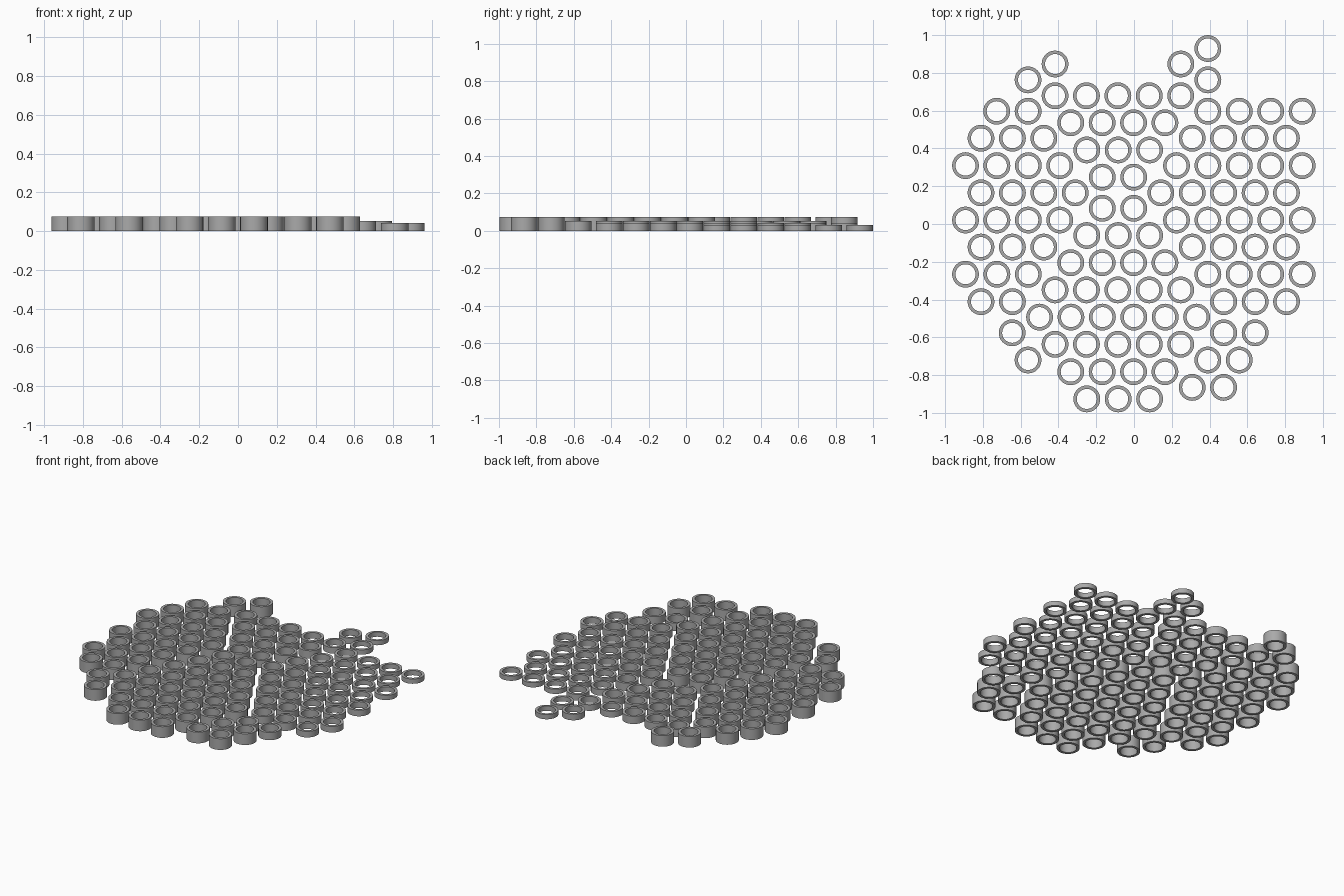
import bpy, bmesh, math

if "Cube" in bpy.data.objects:
    bpy.data.objects.remove(bpy.data.objects["Cube"])

PITCH, OUTER, INNER, SEGS = 0.1663, 0.071, 0.053, 32
TALL, MID, LOW, THIN = 0.075, 0.052, 0.041, 0.032

grey = bpy.data.materials.new("metal_grey")
grey.diffuse_color = (0.4, 0.4, 0.4, 1)
grey.use_nodes = True
grey.node_tree.nodes["Principled BSDF"].inputs["Base Color"].default_value = grey.diffuse_color


def ring(name, x, y, h):
    """Open tube standing on the ground."""
    bm = bmesh.new()
    loops = []
    for r, z in ((OUTER, 0), (OUTER, h), (INNER, h), (INNER, 0)):
        loops.append([bm.verts.new((r * math.cos(2 * math.pi * i / SEGS),
                                    r * math.sin(2 * math.pi * i / SEGS), z))
                      for i in range(SEGS)])
    for k in range(4):
        a, b = loops[k], loops[(k + 1) % 4]
        for i in range(SEGS):
            j = (i + 1) % SEGS
            f = bm.faces.new((a[i], a[j], b[j], b[i]))
            f.smooth = k in (0, 2)
    for e in bm.edges:
        if e.calc_face_angle(0) > 0.7:
            e.smooth = False
    me = bpy.data.meshes.new(name)
    bm.to_mesh(me)
    bm.free()
    me.materials.append(grey)
    ob = bpy.data.objects.new(name, me)
    ob.location = (x, y, 0)
    bpy.context.collection.objects.link(ob)


def tall(x, y):
    return TALL


def stepped(x, y):
    """Rings get lower in steps towards the back right."""
    s = 0.819 * x + 0.574 * y
    if s < 0.45 and x < 0.75:
        return MID
    return LOW if s < 0.75 else THIN


def corner(x, y):
    return TALL if y < -0.6 else MID


# Rows of each cluster: (first x, y, count)
clusters = {
    "back_ring": (stepped, [(-0.418, 0.679, 5), (-0.335, 0.536, 4),
                            (-0.25, 0.392, 3), (-0.168, 0.248, 2)]),
    "front_ring": (tall, [(-0.168, 0.083, 2), (-0.25, -0.061, 3), (-0.335, -0.205, 4),
                          (-0.418, -0.349, 5), (-0.5, -0.493, 6), (-0.418, -0.637, 5),
                          (-0.335, -0.782, 4), (-0.25, -0.926, 3)]),
    "left_ring": (tall, [(-0.727, 0.597, 2), (-0.81, 0.454, 3), (-0.892, 0.309, 4),
                         (-0.81, 0.165, 4), (-0.892, 0.021, 4), (-0.81, -0.122, 3),
                         (-0.892, -0.266, 3), (-0.81, -0.411, 2)]),
    "back_left_ring": (tall, [(-0.418, 0.847, 1), (-0.561, 0.763, 1)]),
    "front_left_ring": (tall, [(-0.645, -0.576, 1), (-0.561, -0.72, 1)]),
    "right_ring": (stepped, [(0.391, 0.597, 4), (0.308, 0.454, 4), (0.225, 0.309, 5),
                             (0.142, 0.165, 5), (0.225, 0.021, 5), (0.308, -0.122, 4),
                             (0.391, -0.266, 4), (0.475, -0.411, 3)]),
    "back_right_ring": (stepped, [(0.391, 0.929, 1), (0.248, 0.847, 1),
                                  (0.391, 0.763, 1)]),
    "front_right_ring": (corner, [(0.475, -0.576, 2), (0.391, -0.72, 2),
                                  (0.308, -0.865, 2)]),
}

for name, (height, rows) in clusters.items():
    for x0, y, count in rows:
        for i in range(count):
            x = x0 + i * PITCH
            ring(name, x, y, height(x, y))
